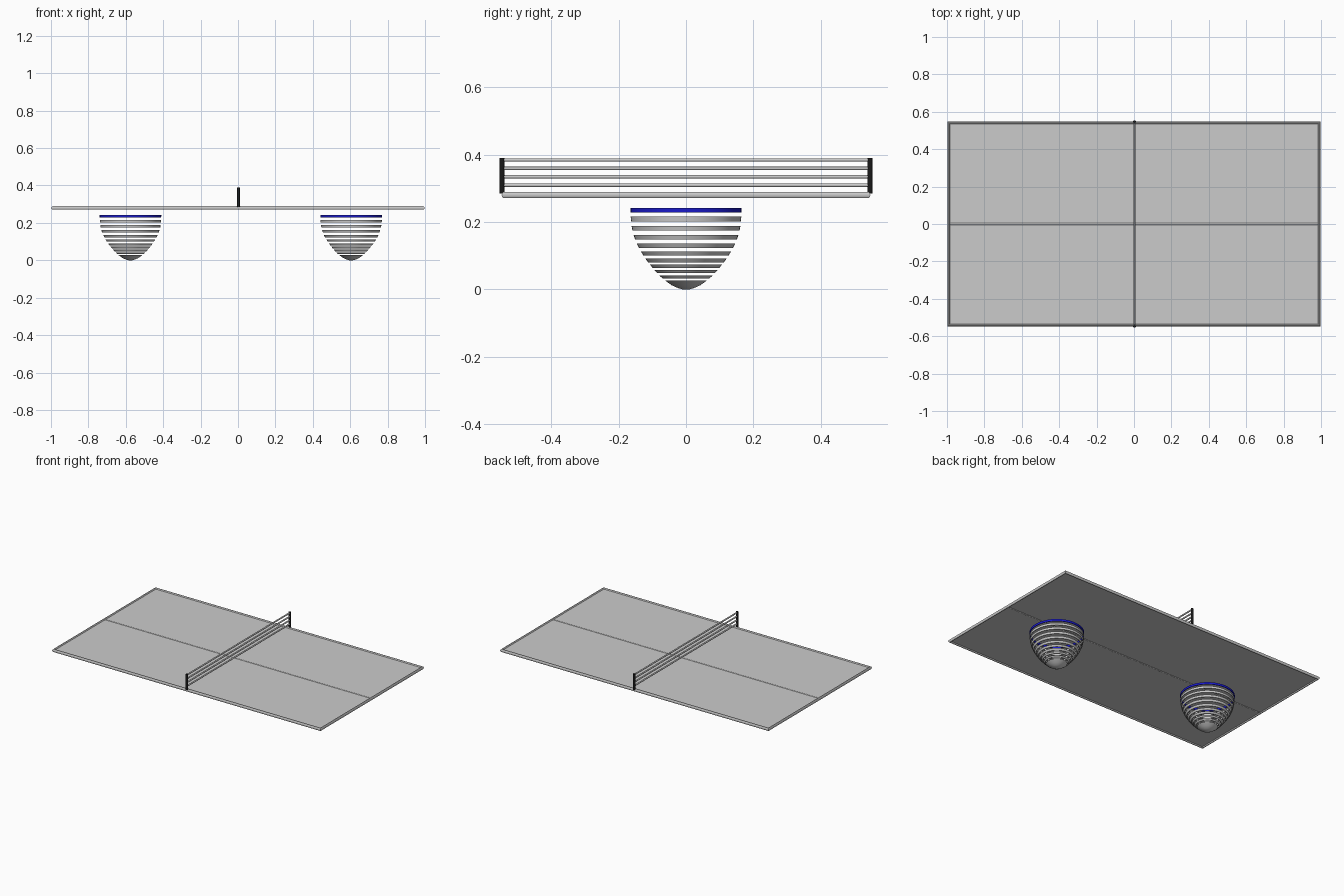
import bpy, math

if "Cube" in bpy.data.objects:
    bpy.data.objects.remove(bpy.data.objects["Cube"])

def material(name, colour):
    m = bpy.data.materials.new(name)
    m.diffuse_color = colour
    m.use_nodes = True
    m.node_tree.nodes["Principled BSDF"].inputs["Base Color"].default_value = m.diffuse_color
    return m

BLUE = material("blue", (0.01, 0.01, 0.6, 1))
BLACK = material("black", (0.01, 0.01, 0.01, 1))

def finish(ob, name, mat=None):
    ob.name = name
    if mat:
        ob.data.materials.append(mat)
    bpy.ops.object.select_all(action='DESELECT')
    ob.select_set(True)
    bpy.context.view_layer.objects.active = ob
    bpy.ops.object.shade_smooth_by_angle(angle=math.radians(40))
    return ob

def rod(name, axis, length, r, loc, mat=None):
    rot = {'X': (0, math.pi / 2, 0), 'Y': (math.pi / 2, 0, 0), 'Z': (0, 0, 0)}[axis]
    bpy.ops.mesh.primitive_cylinder_add(vertices=16, radius=r, depth=length, location=loc, rotation=rot)
    return finish(bpy.context.object, name, mat)

def lathe(name, profile, cx, closed, mat=None, n=48):
    """Revolve (radius, z) points about a vertical axis at x = cx."""
    k = len(profile)
    verts = [(r * math.cos(2 * math.pi * i / n), r * math.sin(2 * math.pi * i / n), z)
             for i in range(n) for r, z in profile]
    faces = [(i * k + j, (i + 1) % n * k + j, (i + 1) % n * k + (j + 1) % k, i * k + (j + 1) % k)
             for i in range(n) for j in range(k if closed else k - 1)]
    if not closed:  # cap the flat poles
        faces.append(tuple(i * k for i in reversed(range(n))))
        faces.append(tuple(i * k + k - 1 for i in range(n)))
    me = bpy.data.meshes.new(name)
    me.from_pydata(verts, [], faces)
    ob = bpy.data.objects.new(name, me)
    bpy.context.collection.objects.link(ob)
    ob.location.x = cx
    return finish(ob, name, mat)

# table top panel
bpy.ops.mesh.primitive_cube_add(size=1, location=(0, 0, 0.28))
panel = bpy.context.object
panel.name = "table_top"
panel.scale = (1.98, 1.08, 0.006)

# mitred tube around the table edge
cu = bpy.data.curves.new("table_frame", 'CURVE')
cu.dimensions = '3D'
cu.bevel_depth = 0.01
cu.bevel_resolution = 3
sp = cu.splines.new('POLY')
sp.points.add(3)
for p, (sx, sy) in zip(sp.points, ((-1, -1), (1, -1), (1, 1), (-1, 1))):
    p.co = (sx * 0.99, sy * 0.54, 0.28, 1)
sp.use_cyclic_u = True
frame = bpy.data.objects.new("table_frame", cu)
bpy.context.collection.objects.link(frame)
bpy.ops.object.select_all(action='DESELECT')
frame.select_set(True)
bpy.context.view_layer.objects.active = frame
bpy.ops.object.convert(target='MESH')
finish(bpy.context.object, "table_frame")

# centre line
rod("centre_line", 'X', 1.98, 0.006, (0, 0, 0.28))

# net
for i, z in enumerate((0.309, 0.334, 0.359, 0.384)):
    rod(f"net_rail_{i}", 'Y', 1.09, 0.005, (0.003, 0, z))
for side, y in (("front", -0.546), ("back", 0.546)):
    rod(f"net_post_{side}", 'Z', 0.105, 0.008, (0.003, y, 0.3375), BLACK)

# slatted bowl legs: outer profile sampled by height
PROFILE = [(0, 0), (0.004, 0.024), (0.012, 0.042), (0.027, 0.063), (0.037, 0.075), (0.053, 0.090),
           (0.07, 0.104), (0.086, 0.117), (0.106, 0.130), (0.13, 0.144), (0.155, 0.154),
           (0.183, 0.161), (0.21, 0.164), (0.245, 0.165)]

def radius(z):
    for (z0, r0), (z1, r1) in zip(PROFILE, PROFILE[1:]):
        if z <= z1:
            return r0 + (r1 - r0) * (z - z0) / (z1 - z0)
    return PROFILE[-1][1]

BANDS = [(0.033, 0.041), (0.048, 0.057), (0.063, 0.074), (0.080, 0.091), (0.100, 0.112),
         (0.123, 0.136), (0.148, 0.161), (0.175, 0.188), (0.202, 0.216), (0.228, 0.242)]
T = 0.004
for side, cx in (("left", -0.575), ("right", 0.605)):
    for i, (a, b) in enumerate(BANDS):
        ra, rb = radius(a), radius(b)
        rim = i == len(BANDS) - 1
        lathe(f"{side}_bowl_rim" if rim else f"{side}_bowl_band_{i}",
              [(ra, a), (rb, b), (rb - T, b), (ra - T, a)], cx, True, BLUE if rim else None)
    lathe(f"{side}_bowl_foot", [(0.01, 0), (0.024, 0.004), (0.042, 0.012), (0.063, 0.027),
                                (0.059, 0.027), (0.039, 0.014), (0.01, 0.004)], cx, False)
